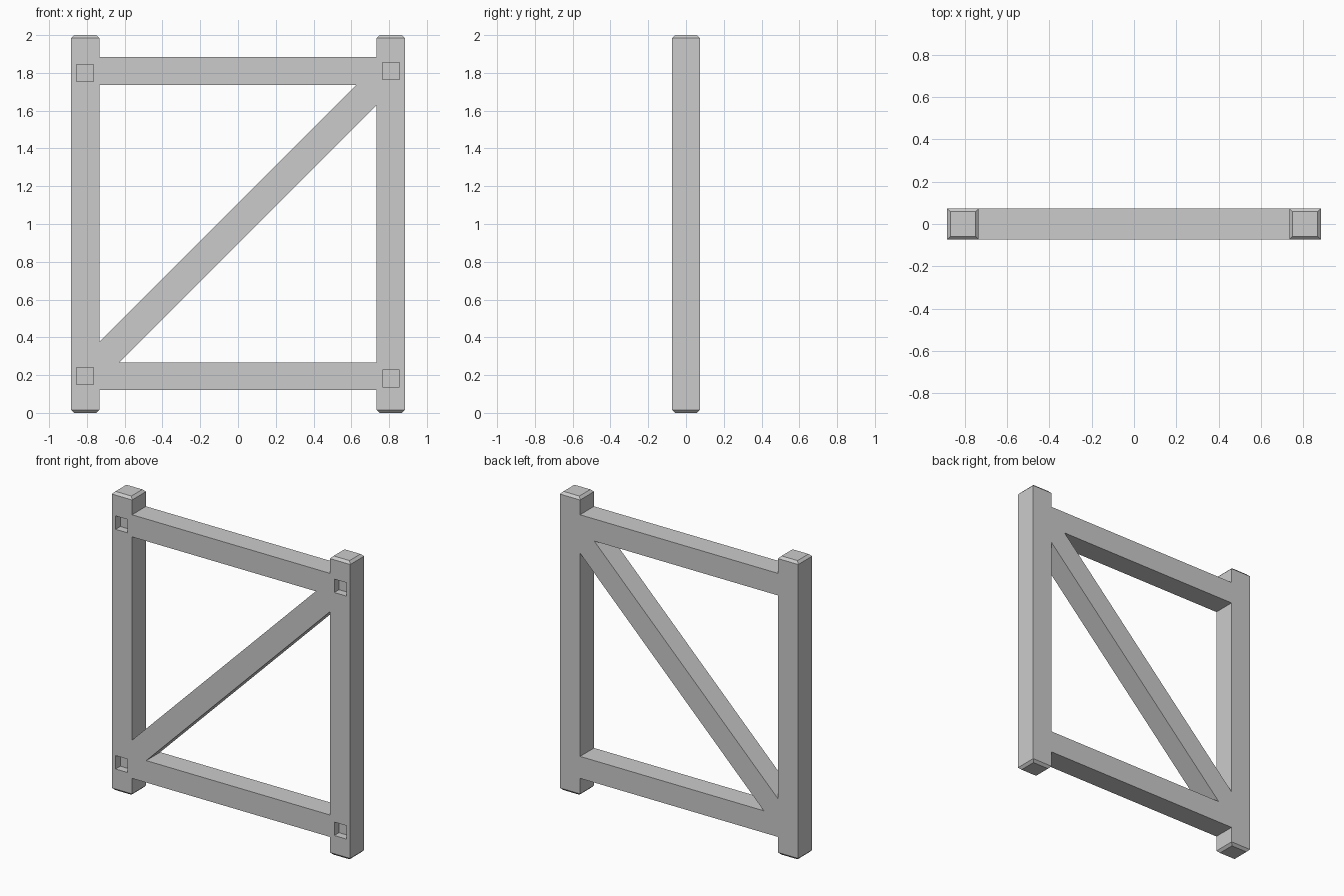
import bpy, bmesh
from mathutils import Matrix

cube = bpy.data.objects.get("Cube")
if cube:
    bpy.data.objects.remove(cube, do_unlink=True)

IN, OUT = 0.733, 0.883        # inner and outer faces of the posts
HALF = 0.074                  # half depth of every beam
CHAMFER = 0.016
SOCKET, DEPTH = 0.09, 0.05
LOW, HIGH = (0.12, 0.267), (1.737, 1.885)   # heights of the rails

grey = bpy.data.materials.new("plain grey")
grey.use_nodes = True
grey.diffuse_color = (0.6, 0.6, 0.6, 1)
grey.node_tree.nodes["Principled BSDF"].inputs["Base Color"].default_value = (0.6, 0.6, 0.6, 1)


def add_object(name, bm):
    bmesh.ops.recalc_face_normals(bm, faces=bm.faces)
    mesh = bpy.data.meshes.new(name)
    bm.to_mesh(mesh)
    bm.free()
    mesh.materials.append(grey)
    obj = bpy.data.objects.new(name, mesh)
    bpy.context.collection.objects.link(obj)
    return obj


def add_prism(name, outline):
    """Extrude an x-z outline through the depth of the frame."""
    bm = bmesh.new()
    face = bm.faces.new([bm.verts.new((x, -HALF, z)) for x, z in outline])
    moved = bmesh.ops.extrude_face_region(bm, geom=[face], use_keep_orig=True)["geom"]
    bmesh.ops.translate(bm, vec=(0, 2 * HALF, 0),
                        verts=[v for v in moved if isinstance(v, bmesh.types.BMVert)])
    return add_object(name, bm)


def add_post(name, side, sockets):
    """Square post with chamfered ends and square sockets in its front."""
    cx, half_w = side * (IN + OUT) / 2, (OUT - IN) / 2
    bm = bmesh.new()
    rings = []
    for z, inset in ((0, CHAMFER), (CHAMFER, 0), (2 - CHAMFER, 0), (2, CHAMFER)):
        w, d = half_w - inset, HALF - inset
        rings.append([bm.verts.new((cx + sx * w, sy * d, z))
                      for sx, sy in ((-1, -1), (1, -1), (1, 1), (-1, 1))])
    for a, b in zip(rings, rings[1:]):
        for i in range(4):
            j = (i + 1) % 4
            bm.faces.new((a[i], a[j], b[j], b[i]))
    bm.faces.new(rings[0])
    bm.faces.new(rings[-1])
    post = add_object(name, bm)

    # Cut the sockets
    bm = bmesh.new()
    for z in sockets:
        place = Matrix.Translation((side * 0.81, -HALF, z))
        bmesh.ops.create_cube(bm, size=1, matrix=place @ Matrix.Diagonal((SOCKET, 2 * DEPTH, SOCKET, 1)))
    cutter = add_object("socket_cutter", bm)
    cutter.hide_render = True
    cut = post.modifiers.new("sockets", "BOOLEAN")
    cut.operation, cut.solver, cut.object = "DIFFERENCE", "EXACT", cutter
    bpy.context.view_layer.update()
    graph = bpy.context.evaluated_depsgraph_get()
    result = bpy.data.meshes.new_from_object(post.evaluated_get(graph))
    post.modifiers.clear()
    post.data = result
    bpy.data.objects.remove(cutter, do_unlink=True)


# Posts
add_post("right_post", -1, (0.195, 1.8))
add_post("left_post", 1, (0.183, 1.81))

# Rails between the posts
for name, (z0, z1) in (("bottom_rail", LOW), ("top_rail", HIGH)):
    add_prism(name, [(-IN, z0), (IN, z0), (IN, z1), (-IN, z1)])

# Diagonal brace, trimmed to the posts and rails
RISE, SPAN = 1.002, 0.107     # height at the centre and half its vertical thickness
add_prism("diagonal_brace", [
    (-IN, LOW[1]), (LOW[1] - RISE + SPAN, LOW[1]), (IN, IN + RISE - SPAN),
    (IN, HIGH[0]), (HIGH[0] - RISE - SPAN, HIGH[0]), (-IN, RISE + SPAN - IN)])
